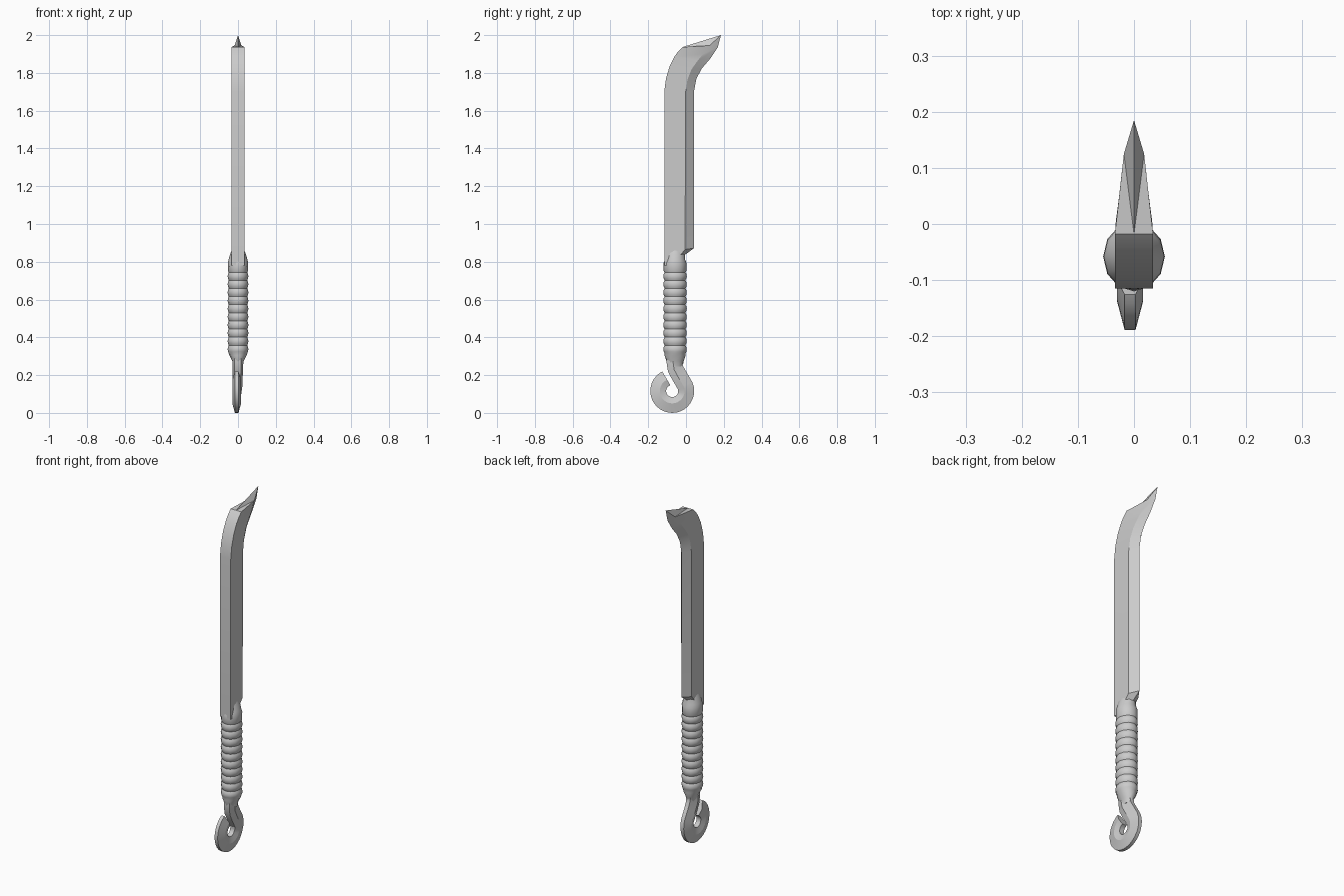
import bpy, bmesh, math
from mathutils import Vector

if "Cube" in bpy.data.objects:
    bpy.data.objects.remove(bpy.data.objects["Cube"])


def loft(name, rings, smooth_angle, ridge_tip=False):
    """Skin a list of equal-length point rings into a closed solid."""
    bm = bmesh.new()
    rows = [[bm.verts.new(p) for p in ring] for ring in rings]
    n = len(rows[0])
    for a, b in zip(rows, rows[1:]):
        for i in range(n):
            j = (i + 1) % n
            bm.faces.new((a[i], a[j], b[j], b[i]))
    bm.faces.new(rows[0][::-1])
    if ridge_tip:
        # roof-shaped end running from the spine middle to the point
        s = rows[-1]
        for i in range(1, n):
            if i + 1 < n:
                bm.faces.new((s[0], s[i], s[i + 1]))
    else:
        bm.faces.new(rows[-1])
    bmesh.ops.recalc_face_normals(bm, faces=bm.faces)
    mesh = bpy.data.meshes.new(name)
    bm.to_mesh(mesh)
    bm.free()
    obj = bpy.data.objects.new(name, mesh)
    bpy.context.collection.objects.link(obj)
    bpy.ops.object.select_all(action='DESELECT')
    obj.select_set(True)
    bpy.context.view_layer.objects.active = obj
    bpy.ops.object.shade_smooth_by_angle(angle=math.radians(smooth_angle))
    return obj


# Blade: spine (y, z), bevel start (y, z), cutting edge (y, z), bevel half width
stations = [
    ((-.115, .78), (-.030, .78), (-.010, .78), .033),
    ((-.115, .835), (-.030, .835), (-.008, .835), .033),
    ((-.115, .86), (-.005, .865), (.042, .872), .033),
    ((-.115, 1.70), (-.002, 1.70), (.042, 1.70), .033),
    ((-.106, 1.77), (.008, 1.765), (.055, 1.77), .032),
    ((-.087, 1.835), (.030, 1.82), (.085, 1.825), .029),
    ((-.062, 1.885), (.062, 1.865), (.128, 1.875), .025),
    ((-.042, 1.913), (.090, 1.90), (.168, 1.935), .022),
    ((-.018, 1.937), (.125, 1.945), (.185, 2.00), .018),
]
blade_rings = []
for (sy, sz), (by, bz), (ey, ez), bx in stations:
    blade_rings.append([(0, sy, sz), (.034, sy, sz), (bx, by, bz),
                        (0, ey, ez), (-bx, by, bz), (-.034, sy, sz)])
loft("blade", blade_rings, 20, ridge_tip=True)


def oval(z, hx, hy, cy=-.058, sides=12):
    return [(hx * math.cos(2 * math.pi * i / sides),
             cy + hy * math.sin(2 * math.pi * i / sides), z)
            for i in range(sides)]


# Ribbed grip with tapered pommel end
grip = [oval(.245, .024, .040), oval(.275, .030, .046), oval(.305, .046, .056)]
ribs, z0, z1 = 10, .315, .745
step = (z1 - z0) / ribs
for i in range(ribs):
    z = z0 + i * step
    grip += [oval(z, .049, .055), oval(z + step * .22, .053, .060),
             oval(z + step * .5, .055, .062), oval(z + step * .78, .053, .060)]
grip.append(oval(z1, .049, .055))
loft("grip", grip, 40)

# Collar between grip and blade
loft("collar", [oval(z, hx, hy) for z, hx, hy in (
    (.74, .048, .054), (.752, .053, .060), (.795, .054, .060),
    (.812, .050, .053), (.84, .042, .051), (.87, .030, .046))], 35)

# Curled end loop: path in the y-z plane, leaving the grip and rolling round
cy, cz, radius = -.073, .116, .074
path = [Vector(p) for p in ((-.058, .31), (-.060, .27), (-.055, .232),
                            (-.034, .194))]
for i in range(25):
    a = math.radians(22 - 267 * i / 24)
    path.append(Vector((cy + radius * math.cos(a), cz + radius * math.sin(a))))
loop_rings = []
for i, p in enumerate(path):
    d = (path[min(i + 1, len(path) - 1)] - path[max(i - 1, 0)]).normalized()
    out = Vector((-d.y, d.x))
    f = min(i / 8, 1)
    t, w, x = .030 - .007 * f, .043 - .001 * f, -.007 * f
    section = [(-w, -.6 * t), (-.2 * w, -t), (w, -.42 * t),
               (w, .42 * t), (-.2 * w, t), (-w, .6 * t)]
    loop_rings.append([(x + sx, p.x + out.x * u, p.y + out.y * u)
                       for u, sx in section])
loft("end_loop", loop_rings, 25)
